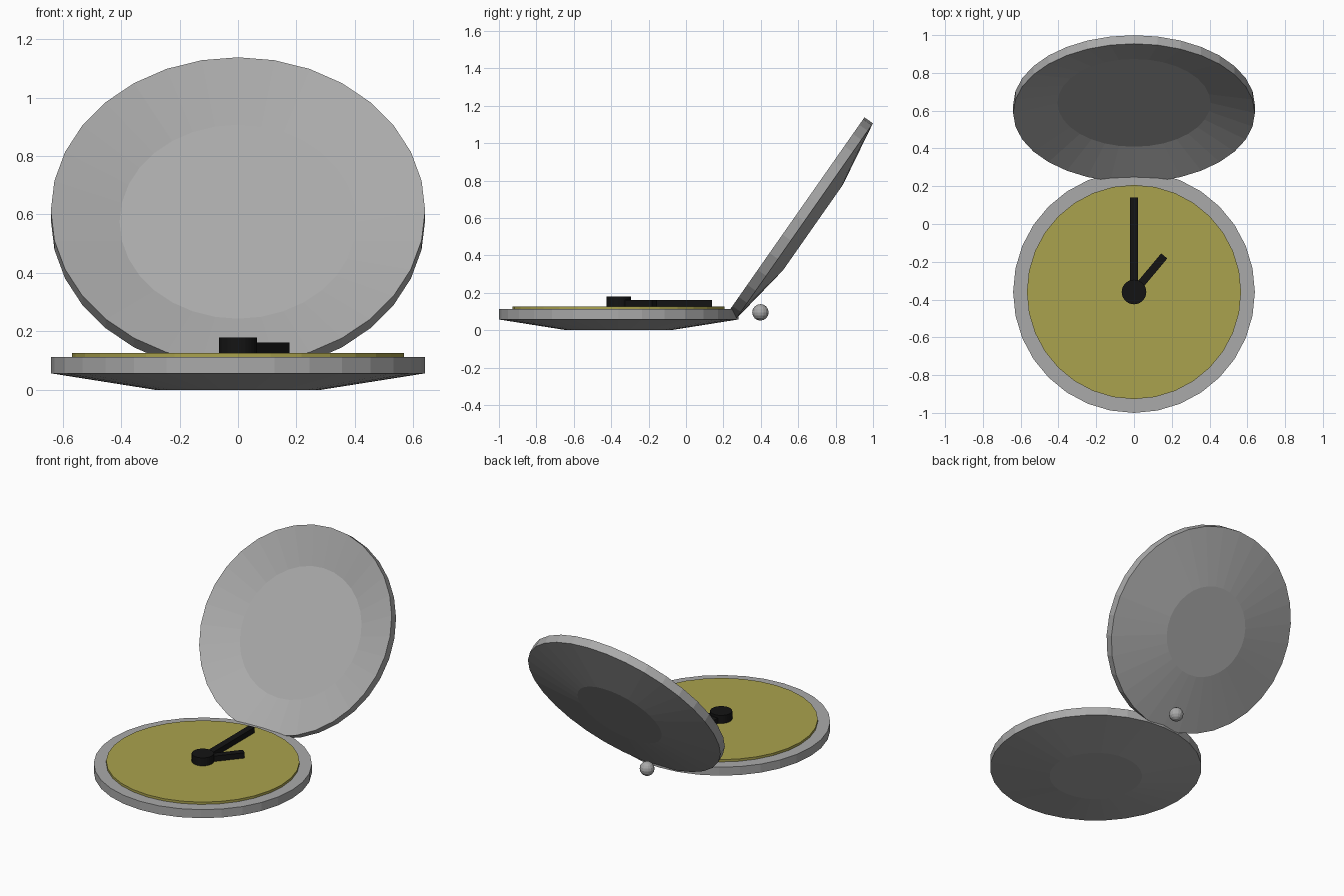
import bpy, bmesh, math
from mathutils import Matrix, Vector

if "Cube" in bpy.data.objects:
    bpy.data.objects.remove(bpy.data.objects["Cube"])

SIDES = 32
DIAL_CENTRE = Vector((0, -0.36, 0))


def material(name, rgb):
    m = bpy.data.materials.new(name)
    m.diffuse_color = (*rgb, 1)
    m.use_nodes = True
    m.node_tree.nodes["Principled BSDF"].inputs["Base Color"].default_value = m.diffuse_color
    return m


silver = material("silver grey", (0.40, 0.40, 0.40))
gold = material("dull gold", (0.40, 0.36, 0.075))
black = material("black", (0.007, 0.007, 0.007))


def finish(name, bm, mat, matrix):
    bmesh.ops.recalc_face_normals(bm, faces=bm.faces)
    mesh = bpy.data.meshes.new(name)
    bm.to_mesh(mesh)
    bm.free()
    mesh.materials.append(mat)
    obj = bpy.data.objects.new(name, mesh)
    obj.matrix_world = matrix
    bpy.context.collection.objects.link(obj)
    return obj


def lathe(name, profile, mat, matrix):
    """Turn (radius, height) points around z and cap both ends."""
    bm = bmesh.new()
    rings = []
    for r, z in profile:
        rings.append([bm.verts.new((r * math.sin(2 * math.pi * i / SIDES),
                                    r * math.cos(2 * math.pi * i / SIDES), z))
                      for i in range(SIDES)])
    for low, high in zip(rings, rings[1:]):
        for i in range(SIDES):
            j = (i + 1) % SIDES
            bm.faces.new((low[i], low[j], high[j], high[i]))
    bm.faces.new(rings[0])
    bm.faces.new(rings[-1])
    return finish(name, bm, mat, matrix)


def hand(name, length, angle):
    """Flat bar pointing away from the dial centre, clockwise from +y."""
    bm = bmesh.new()
    bmesh.ops.create_cube(bm, size=1)
    bmesh.ops.scale(bm, vec=(0.042, length, 0.035), verts=bm.verts)
    bmesh.ops.translate(bm, vec=(0, length / 2, 0.1445), verts=bm.verts)
    return finish(name, bm, black, Matrix.Translation(DIAL_CENTRE)
                  @ Matrix.Rotation(-math.radians(angle), 4, 'Z'))


# Case and hinged-open lid share the same shell; the lid is hollowed
shell = [(0.28, 0.0), (0.64, 0.057), (0.64, 0.112)]
base = Matrix.Translation(DIAL_CENTRE)
lathe("case", shell, silver, base)
lathe("lid", shell + [(0.405, 0.046)], silver,
      Matrix.Translation((0, 0.679, 0.549)) @ Matrix.Rotation(math.radians(55), 4, 'X'))

# Dial, centre hub and hands
lathe("dial", [(0.567, 0.11), (0.567, 0.127)], gold, base)
lathe("hub", [(0.065, 0.125), (0.065, 0.179)], black, base)
hand("minute_hand", 0.50, 0)
hand("hour_hand", 0.249, 40)

# Small bead behind the hinge
bm = bmesh.new()
bmesh.ops.create_uvsphere(bm, u_segments=16, v_segments=8, radius=0.044)
finish("hinge_bead", bm, silver, Matrix.Translation((0, 0.398, 0.095)))
